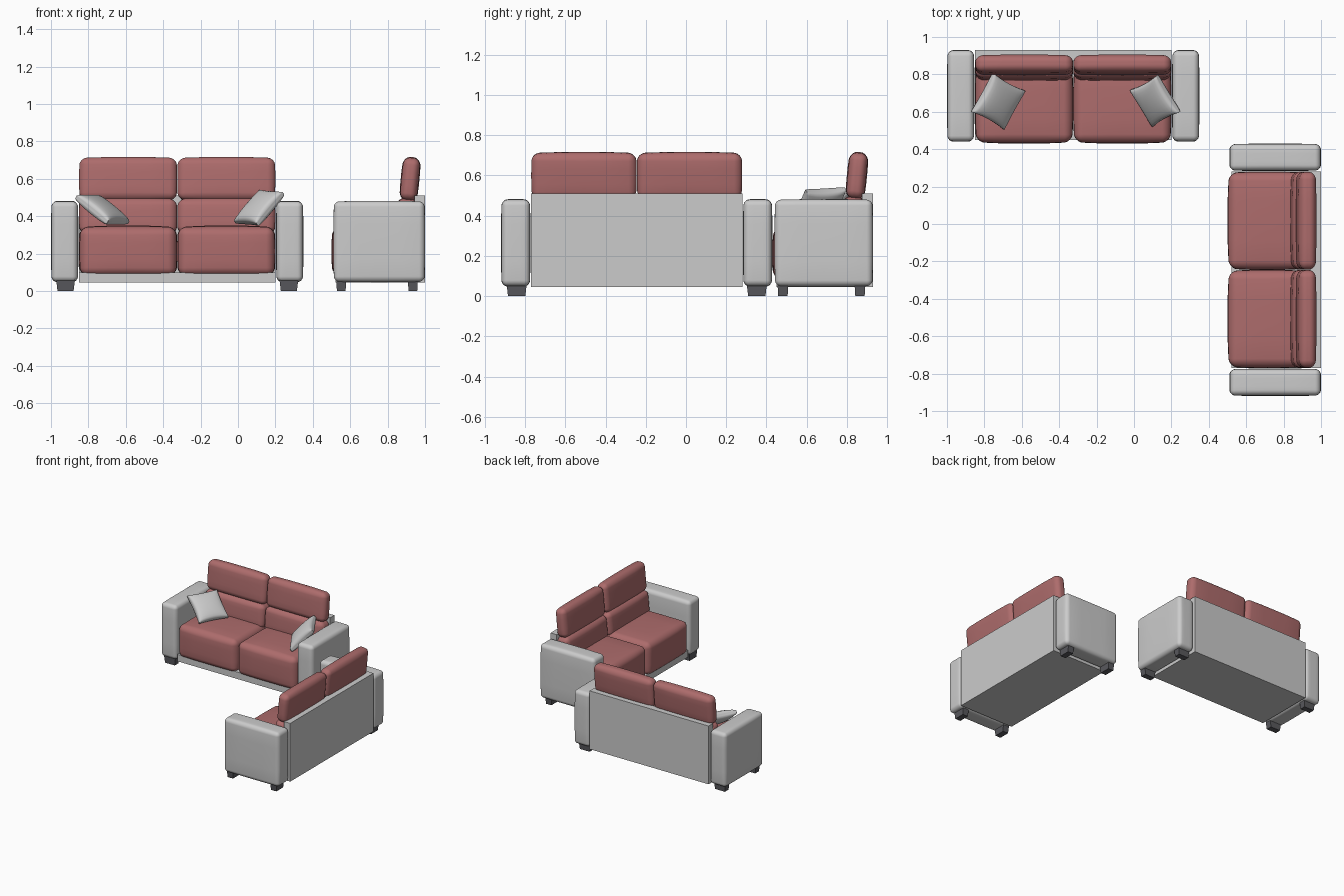
import bpy, bmesh, math
from mathutils import Matrix, Vector

if "Cube" in bpy.data.objects:
    bpy.data.objects.remove(bpy.data.objects["Cube"])


def material(name, col):
    m = bpy.data.materials.new(name)
    m.diffuse_color = (*col, 1)
    m.use_nodes = True
    m.node_tree.nodes["Principled BSDF"].inputs["Base Color"].default_value = m.diffuse_color
    return m


RED = material("red_fabric", (0.42, 0.15, 0.15))
DARK = material("dark_foot", (0.10, 0.10, 0.11))


def finish(name, bm, matrix, mat=None, smooth=True):
    bmesh.ops.recalc_face_normals(bm, faces=bm.faces)
    me = bpy.data.meshes.new(name)
    for f in bm.faces:
        f.smooth = smooth
    bm.to_mesh(me)
    bm.free()
    ob = bpy.data.objects.new(name, me)
    bpy.context.collection.objects.link(ob)
    ob.matrix_world = matrix
    if mat:
        me.materials.append(mat)
    return ob


def spread(t, h, r):
    # packs four grid rows into each rounded edge
    i = round((t + 1) * 6)
    if i <= 4:
        return -h + r * i / 4
    if i >= 8:
        return h - r * (12 - i) / 4
    return (h - r) * (i - 6) / 2


def padded_box(name, size, matrix, r, puff=0.0, mat=None):
    # rounded box with gently bulging faces
    bm = bmesh.new()
    bmesh.ops.create_cube(bm, size=2)
    bmesh.ops.subdivide_edges(bm, edges=bm.edges[:], cuts=11, use_grid_fill=True)
    h = Vector(size) / 2
    for v in bm.verts:
        p = Vector([spread(v.co[k], h[k] - puff, r) for k in range(3)])
        inner = Vector([max(-(h[k] - puff - r), min(h[k] - puff - r, p[k])) for k in range(3)])
        p = inner + (p - inner).normalized() * r
        n = [p[k] / (h[k] - puff) for k in range(3)]
        for k in range(3):
            a, b = n[(k + 1) % 3], n[(k + 2) % 3]
            p[k] += puff * n[k] * (1 - a ** 4) * (1 - b ** 4)
        v.co = p
    return finish(name, bm, matrix, mat)


def block(name, lo, hi, matrix, taper=1.0, mat=None):
    # plain box, optionally narrower at the bottom
    bm = bmesh.new()
    lo, hi = Vector(lo), Vector(hi)
    bmesh.ops.create_cube(bm, size=1)
    for v in bm.verts:
        s = taper if v.co.z < 0 else 1
        v.co = Vector((v.co.x * s * (hi.x - lo.x), v.co.y * s * (hi.y - lo.y), v.co.z * (hi.z - lo.z)))
    return finish(name, bm, matrix @ Matrix.Translation((lo + hi) / 2), mat, smooth=False)


def sofa(tag, matrix):
    T = Matrix.Translation
    lean = Matrix.Rotation(math.radians(-5.5), 4, 'X')
    # frame: base plate and back panel
    block(tag + "_base", (-0.525, -0.235, 0.045), (0.525, 0.245, 0.10), matrix)
    block(tag + "_back_panel", (-0.525, 0.19, 0.045), (0.525, 0.245, 0.51), matrix)
    for s, side in ((-1, "left"), (1, "right")):
        # arm and its two feet
        padded_box(f"{tag}_{side}_arm", (0.147, 0.49, 0.435), matrix @ T((s * 0.6015, 0, 0.2645)), 0.028, 0.004)
        for y, end in ((-0.203, "front"), (0.18, "rear")):
            block(f"{tag}_{side}_{end}_foot", (s * 0.597 - 0.05, y - 0.027, 0),
                  (s * 0.597 + 0.05, y + 0.027, 0.06), matrix, 0.86, DARK)
        # seat, lower back and head cushions
        x = s * 0.2625
        padded_box(f"{tag}_{side}_seat", (0.526, 0.425, 0.275), matrix @ T((x, -0.0425, 0.2125)), 0.04, 0.01, RED)
        padded_box(f"{tag}_{side}_lower_back", (0.524, 0.12, 0.20), matrix @ T((x, 0.145, 0.398)) @ lean, 0.035, 0.008, RED)
        padded_box(f"{tag}_{side}_head_cushion", (0.524, 0.10, 0.235), matrix @ T((x, 0.165, 0.599)) @ lean, 0.034, 0.007, RED)


def pillow(name, centre, u, v, half=0.118, thick=0.042):
    # square throw pillow with pinched corners, lying in the plane of u and v
    bm = bmesh.new()
    bmesh.ops.create_cube(bm, size=2)
    bmesh.ops.subdivide_edges(bm, edges=bm.edges[:], cuts=11, use_grid_fill=True)
    for w in bm.verts:
        a, b, c = w.co
        a, b = math.sin(a * math.pi / 2), math.sin(b * math.pi / 2)
        rise = math.sqrt(max(0, (1 - a * a) * (1 - b * b)))
        w.co = (half * a * (1 - 0.07 * (1 - b * b)), half * b * (1 - 0.07 * (1 - a * a)),
                c * (0.009 + (thick - 0.009) * rise ** 0.7))
    u = Vector(u).normalized()
    v = Vector(v)
    v = (v - u * v.dot(u)).normalized()
    rot = Matrix((u, v, u.cross(v))).transposed().to_4x4()
    ob = finish(name, bm, Matrix.Translation(centre) @ rot)
    return ob


# two matching sofas set in an L
sofa("rear_sofa", Matrix.Translation((-0.325, 0.685, 0)))
sofa("side_sofa", Matrix.Translation((0.755, -0.245, 0)) @ Matrix.Rotation(-math.pi / 2, 4, 'Z'))

# throw pillows leaning on the arms of the rear sofa
pillow("left_pillow", (-0.725, 0.656, 0.435), (0.11, 0.20, 0.0), (0.16, -0.09, -0.13))
pillow("right_pillow", (0.113, 0.658, 0.445), (0.11, -0.18, -0.01), (-0.13, -0.08, -0.16), half=0.115)
